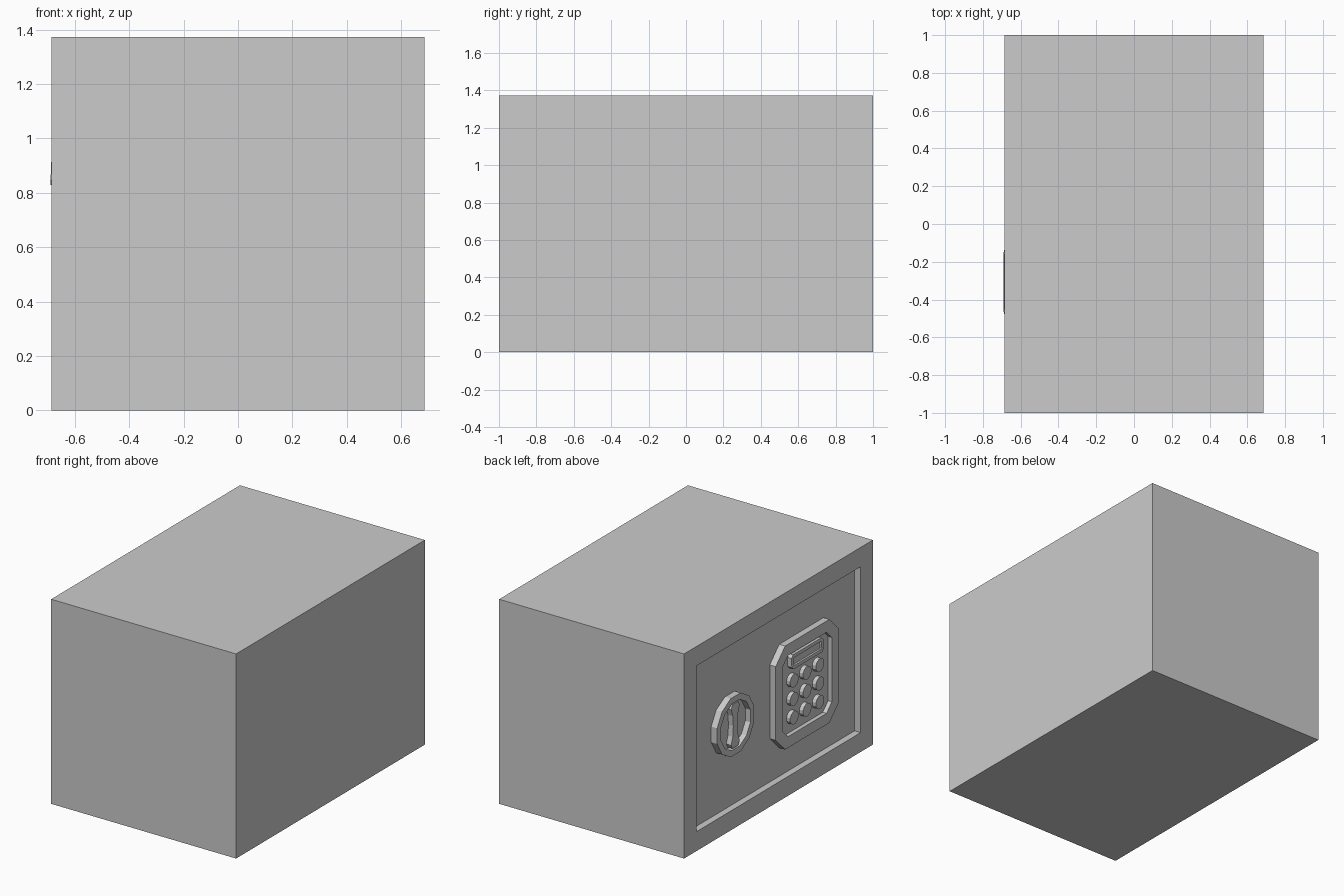
import bpy, bmesh
from math import cos, sin, pi

if "Cube" in bpy.data.objects:
    bpy.data.objects.remove(bpy.data.objects["Cube"])

HALF_X, HALF_Y, HEIGHT = 0.686, 1.0, 1.372
DOOR_X = -0.641          # recessed door plane on the -x side
FACE_X = -0.685          # plane of the raised door fittings


def finish(bm, name):
    mesh = bpy.data.meshes.new(name)
    bm.to_mesh(mesh)
    bm.free()
    obj = bpy.data.objects.new(name, mesh)
    bpy.context.collection.objects.link(obj)
    return obj


def sink(bm, face, rim, depth):
    """Inset a face by rim, then push the middle inwards."""
    bmesh.ops.inset_individual(bm, faces=[face], thickness=rim, use_even_offset=True)
    bmesh.ops.inset_individual(bm, faces=[face], thickness=0.0, depth=-depth)


def prism(name, profile, x_back, x_front, rim=0, depth=0, lean=0):
    """Extrude a (y, z) profile towards -x, optionally with a sunken middle."""
    bm = bmesh.new()
    z_top = max(z for _, z in profile)
    back = [bm.verts.new((x_back, y, z)) for y, z in profile]
    front = [bm.verts.new((x_front - lean * (z_top - z), y, z)) for y, z in profile]
    n = len(profile)
    for i in range(n):
        j = (i + 1) % n
        bm.faces.new((back[i], back[j], front[j], front[i]))
    bm.faces.new(back)
    cap = bm.faces.new(front)
    bmesh.ops.recalc_face_normals(bm, faces=bm.faces)
    if rim:
        sink(bm, cap, rim, depth)
    return finish(bm, name)


def chamfered(cy, cz, hy, hz, c):
    return [(cy - hy, cz - hz + c), (cy - hy + c, cz - hz),
            (cy + hy - c, cz - hz), (cy + hy, cz - hz + c),
            (cy + hy, cz + hz - c), (cy + hy - c, cz + hz),
            (cy - hy + c, cz + hz), (cy - hy, cz + hz - c)]


def circle(cy, cz, r, n):
    return [(cy + r * cos(2 * pi * (i + 0.5) / n), cz + r * sin(2 * pi * (i + 0.5) / n))
            for i in range(n)]


# Safe body with recessed door
bm = bmesh.new()
bmesh.ops.create_cube(bm, size=1)
for v in bm.verts:
    v.co = (v.co.x * 2 * HALF_X, v.co.y * 2 * HALF_Y, (v.co.z + 0.5) * HEIGHT)
bm.normal_update()
door = min(bm.faces, key=lambda f: f.calc_center_median().x)
sink(bm, door, 0.13, HALF_X + DOOR_X)
finish(bm, "safe_body")

# Keypad panel with raised rim
PAD_Y, PAD_FLOOR = -0.307, -0.657
prism("keypad_panel", chamfered(PAD_Y, 0.668, 0.335, 0.347, 0.1),
      DOOR_X, FACE_X, rim=0.075, depth=FACE_X * -1 + PAD_FLOOR)

# Display housing, slightly tilted
prism("display_housing", chamfered(PAD_Y, 0.877, 0.17, 0.048, 0.018),
      PAD_FLOOR, -0.686, rim=0.022, depth=0.014, lean=0.04)

# Round keys
for row in range(3):
    for col in range(3):
        prism(f"key_{row}_{col}",
              circle(PAD_Y + (col - 1) * 0.136, 0.745 - row * 0.124, 0.045, 12),
              PAD_FLOOR, -0.684)

# Dial ring and its waisted turning handle
DIAL_Y, DIAL_Z = 0.452, 0.686
prism("dial_ring", circle(DIAL_Y, DIAL_Z, 0.203, 12), DOOR_X, FACE_X, rim=0.04, depth=0.038)
half = [(0.022, 0.0), (0.028, 0.07), (0.045, 0.12), (0.03, 0.148)]
right = [(y, -z) for y, z in half[:0:-1]] + half
outline = right + [(-y, z) for y, z in reversed(right)]
prism("dial_handle", [(DIAL_Y + y, DIAL_Z + z) for y, z in outline], -0.646, -0.683)
